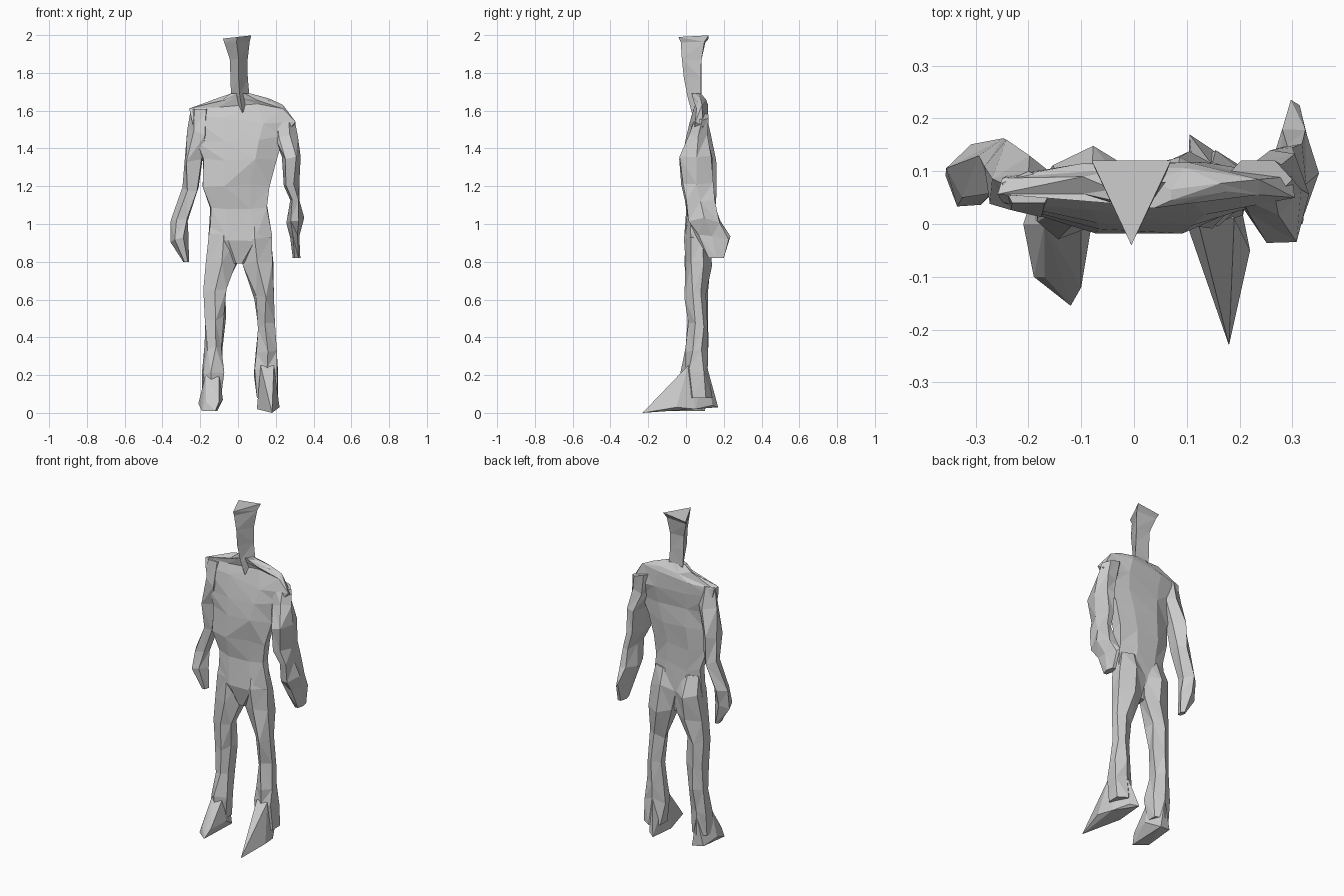
import bpy
import bmesh
import math
import random
from mathutils import Vector

random.seed(7)
if "Cube" in bpy.data.objects:
    bpy.data.objects.remove(bpy.data.objects["Cube"], do_unlink=True)

# One matte grey for the whole figure
grey = bpy.data.materials.new("clay grey")
grey.use_nodes = True
colour = (0.6, 0.6, 0.6, 1.0)
grey.diffuse_color = colour
grey.node_tree.nodes["Principled BSDF"].inputs["Base Color"].default_value = colour


def finish(name, bm):
    """Turn the bmesh into a flat-shaded grey object."""
    bmesh.ops.recalc_face_normals(bm, faces=bm.faces)
    mesh = bpy.data.meshes.new(name)
    bm.to_mesh(mesh)
    bm.free()
    mesh.materials.append(grey)
    bpy.context.collection.objects.link(bpy.data.objects.new(name, mesh))


def ring(bm, row, sides, turn, rough):
    """Add one cross-section; row is height, tilt, left/right and front/back limits in cm."""
    height, tilt, x_min, x_max, y_min, y_max = [value / 100 for value in row]
    angles = [turn + math.tau * i / sides for i in range(sides)]
    cosines = [math.cos(a) for a in angles]
    sines = [math.sin(a) for a in angles]

    def fit(values, low, high):
        span = max(values) - min(values)
        return [low + (high - low) * (v - min(values)) / span for v in values]

    xs = fit(cosines, x_min, x_max)
    ys = fit(sines, y_min, y_max)
    verts = []
    for x, y, c in zip(xs, ys, cosines):
        shift = Vector([random.uniform(-rough, rough) for _ in range(3)])
        shift.z *= 2
        point = Vector((x, y, height + tilt * c)) + shift
        point.z = min(max(point.z, 0), 2)
        verts.append(bm.verts.new(point))
    return verts


def loft(name, rows, sides, turn=0.0, rough=0.009):
    """Skin the cross-sections with irregular triangles and close both ends."""
    bm = bmesh.new()
    last = len(rows) - 1
    rings = [ring(bm, row, sides, turn, 0 if i in (0, last) else rough)
             for i, row in enumerate(rows)]
    for lower, upper in zip(rings, rings[1:]):
        for i in range(sides):
            j = (i + 1) % sides
            a, b, c, d = lower[i], lower[j], upper[j], upper[i]
            if random.random() < 0.5:
                bm.faces.new((a, b, c))
                bm.faces.new((a, c, d))
            else:
                bm.faces.new((a, b, d))
                bm.faces.new((b, c, d))
    bm.faces.new(rings[0])
    bm.faces.new(rings[-1])
    bmesh.ops.triangulate(bm, faces=[f for f in bm.faces if len(f.verts) > 3])
    finish(name, bm)


def hull(name, points):
    """Faceted wedge around a few corner points, in cm."""
    bm = bmesh.new()
    for point in points:
        bm.verts.new(Vector(point) / 100)
    bmesh.ops.convex_hull(bm, input=bm.verts)
    finish(name, bm)


# Trunk from crotch to the base of the neck, with uneven shoulders
loft("torso", [
    (79, 0, -3, 4, 2, 8),
    (92, 0, -15, 18, -1, 11),
    (108, 0, -15, 15, 0, 10),
    (120, 0, -18, 16, -1, 10),
    (133, 0, -18, 20, -1, 11),
    (145, 0, -21, 25, 0, 11),
    (155, -2, -25, 30, 2, 12),
    (162, 0, -25, 24, 4, 11),
    (166, 0, -10, 17, 4, 10),
    (169, 0, -4, 7, 3, 8),
], 8, math.pi / 8)

# Narrow neck flaring into a three-cornered head with its point to the front
loft("neck_and_head", [
    (159, 0, 1, 4, 3, 6),
    (168, 0, -4, 6, 1, 8),
    (178, 0, -4, 5, -1, 8),
    (187, 0, -4, 5, -2, 8),
    (196, 0, -7, 6, -3, 10),
    (199, 1, -8, 7, -4, 12),
], 3, -math.pi / 2, 0.003)

# Arms hang away from the body, hands swinging slightly back
loft("left_arm", [
    (82, 0, 29, 33, 12, 20),
    (93, 0, 28, 33, 6, 23),
    (102, 0, 26, 35, 2, 18),
    (112, 0, 27, 33, 0, 15),
    (121, 0, 24, 32, -2, 14),
    (135, 0, 23, 33, -3, 14),
    (147, 0, 19, 31, 2, 11),
    (157, -2, 17, 30, 5, 12),
], 6, 0, 0.007)
loft("right_arm", [
    (80, 0, -29, -26, 6, 11),
    (92, 0, -36, -27, 4, 13),
    (103, 0, -35, -26, 5, 15),
    (118, 0, -29, -20, 6, 17),
    (133, 0, -29, -18, 4, 16),
    (148, 0, -26, -15, 2, 13),
    (161, 0, -25, -15, 4, 10),
], 5, math.pi / 2)

# Legs, each running down into its foot
loft("left_leg", [
    (8, 0, 10, 21, 0, 14),
    (22, 0, 9, 21, -1, 12),
    (33, 0, 10, 20, 0, 12),
    (46, 0, 10, 20, 2, 12),
    (62, 0, 9, 19, 0, 11),
    (79, 0, 2, 19, 0, 13),
    (93, 0, -1, 18, -1, 13),
    (104, 0, 2, 15, 1, 10),
], 6, math.pi / 6)
loft("right_leg", [
    (8, 0, -19, -9, -2, 10),
    (21, 0, -19, -8, -3, 11),
    (35, 0, -17, -8, -1, 12),
    (50, 0, -17, -7, 1, 11),
    (65, 0, -18, -6, 0, 11),
    (79, 0, -17, 0, 0, 13),
    (93, 0, -16, 1, -1, 14),
    (104, 0, -14, -2, 1, 10),
], 6, math.pi / 6)

# Long pointed left foot and shorter blunt right foot: sole, then instep and ankle
hull("left_foot", [
    (18, -23, 0), (10.5, 17, 3), (15, 14, 4), (22, -5, 3), (20, 5, 2), (10, 0, 2),
    (16, -12, 10), (12, 1, 25), (19, 1, 25), (15, 11, 25),
])
hull("right_foot", [
    (-12, -15.5, 1), (-19, -10, 1), (-18, 9, 2), (-11, 10, 1), (-21, 0, 5), (-8, 0, 7),
    (-10, -12, 6), (-17, -10, 6), (-17, 0, 21), (-10, 0, 21), (-14, 10, 20),
])
